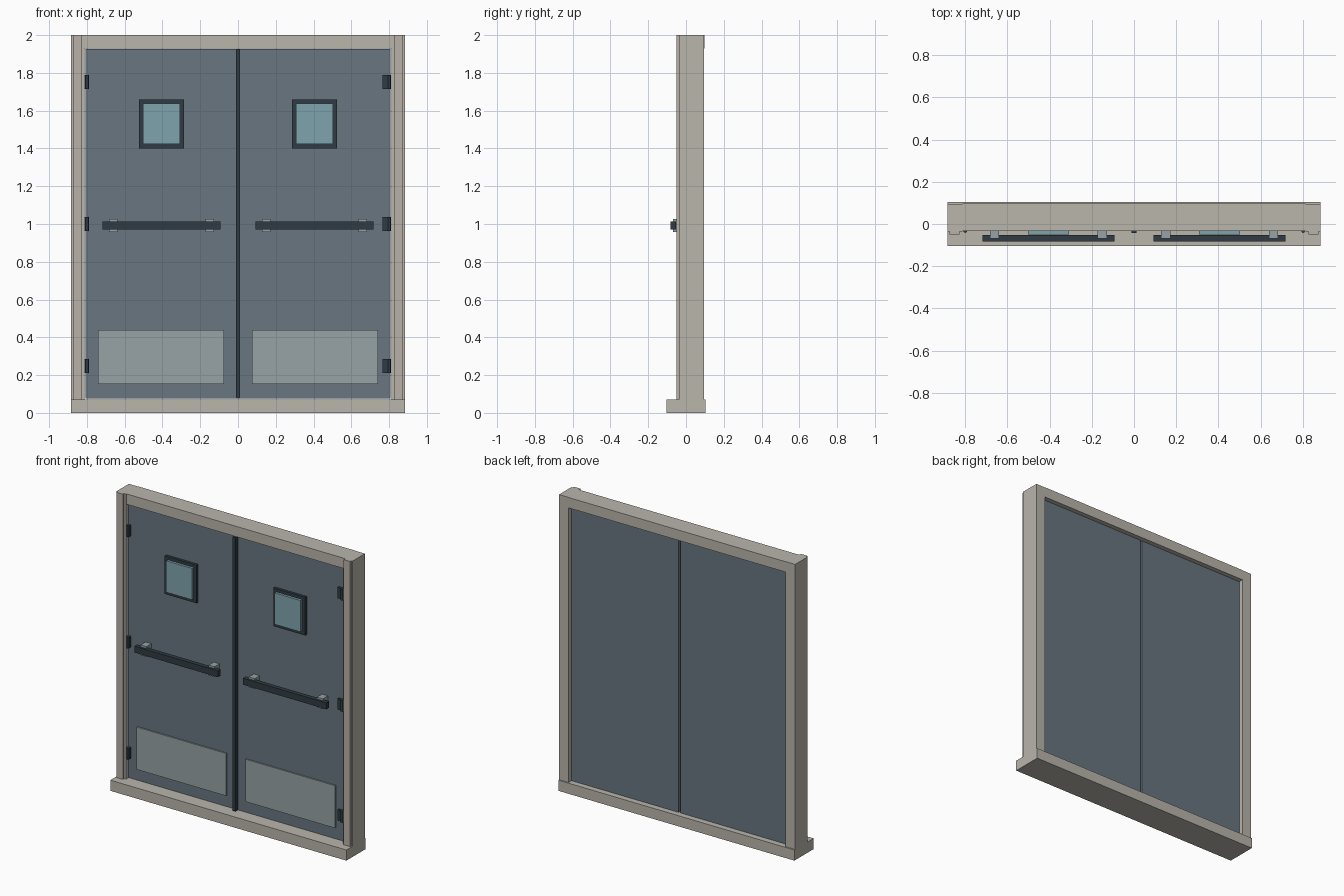
import bpy
import bmesh
from mathutils import Matrix

old = bpy.data.objects.get("Cube")
if old:
    bpy.data.objects.remove(old, do_unlink=True)


def material(name, r, g, b):
    m = bpy.data.materials.new(name)
    m.use_nodes = True
    m.diffuse_color = (r, g, b, 1)
    m.node_tree.nodes["Principled BSDF"].inputs["Base Color"].default_value = (r, g, b, 1)
    return m


BEIGE = material("beige frame", 0.49, 0.465, 0.415)
TRIM = material("warm beige trim", 0.485, 0.44, 0.39)
DOOR = material("slate door", 0.14, 0.18, 0.215)
PLATE = material("brushed metal", 0.31, 0.36, 0.38)
GLASS = material("pale blue glass", 0.21, 0.37, 0.42)
DARK = material("dark metal", 0.03, 0.044, 0.055)


def finish(name, bm, mat):
    mesh = bpy.data.meshes.new(name)
    bm.to_mesh(mesh)
    bm.free()
    mesh.materials.append(mat)
    obj = bpy.data.objects.new(name, mesh)
    bpy.context.collection.objects.link(obj)
    return obj


def box(name, xs, ys, zs, mat):
    """Box spanning the given ranges on each axis."""
    bm = bmesh.new()
    bmesh.ops.create_cube(bm, size=1)
    for v in bm.verts:
        for axis, (lo, hi) in enumerate((xs, ys, zs)):
            v.co[axis] = lo if v.co[axis] < 0 else hi
    return finish(name, bm, mat)


def barrel(name, x, y, z, radius, height, mat):
    bm = bmesh.new()
    bmesh.ops.create_cone(bm, cap_ends=True, segments=12, radius1=radius, radius2=radius,
                          depth=height, matrix=Matrix.Translation((x, y, z)))
    obj = finish(name, bm, mat)
    for p in obj.data.polygons:
        p.use_smooth = len(p.vertices) == 4
    return obj


def pair(name, xs, ys, zs, mat):
    """A box on the left (+x) and its mirror on the right."""
    box("left_" + name, xs, ys, zs, mat)
    box("right_" + name, (-xs[1], -xs[0]), ys, zs, mat)


# Surrounding frame
SILL_TOP = 0.072
box("sill", (-0.883, 0.883), (-0.103, 0.103), (0, SILL_TOP), BEIGE)
box("header", (-0.812, 0.812), (-0.033, 0.097), (1.93, 2), BEIGE)
pair("jamb", (0.812, 0.883), (-0.036, 0.095), (SILL_TOP, 2), BEIGE)
pair("jamb_trim", (0.826, 0.874), (-0.05, -0.036), (SILL_TOP, 2), TRIM)

# Door leaves and the strip covering their meeting edges
FRONT = -0.015
pair("door", (0.007, 0.808), (FRONT, 0.07), (0.076, 1.926), DOOR)
box("meeting_strip", (-0.011, 0.011), (-0.042, FRONT + 0.02), (0.076, 1.926), DARK)

# Windows, kick plates
pair("window_frame", (0.287, 0.525), (-0.033, FRONT), (1.40, 1.658), DARK)
pair("window_glass", (0.308, 0.502), (-0.05, FRONT), (1.424, 1.637), GLASS)
pair("kick_plate", (0.073, 0.742), (FRONT - 0.009, FRONT), (0.152, 0.439), PLATE)

# Push bars on brackets
pair("push_bar", (0.093, 0.718), (-0.082, -0.052), (0.971, 1.014), DARK)
for label, x in (("inner", 0.15), ("outer", 0.66)):
    pair(label + "_bar_bracket", (x - 0.022, x + 0.022), (-0.068, FRONT), (0.958, 1.027), PLATE)

# Hinges: a plate with a round knuckle
for level, z in (("lower", 0.249), ("middle", 1.0), ("upper", 1.752)):
    for side, x in (("left", 0.788), ("right", -0.812)):
        box(f"{side}_{level}_hinge_plate", (x - 0.022, x + 0.022), (-0.03, FRONT + 0.005),
            (z - 0.037, z + 0.037), DARK)
        barrel(f"{side}_{level}_hinge_knuckle", x + 0.013, -0.034, z, 0.008, 0.074, DARK)
